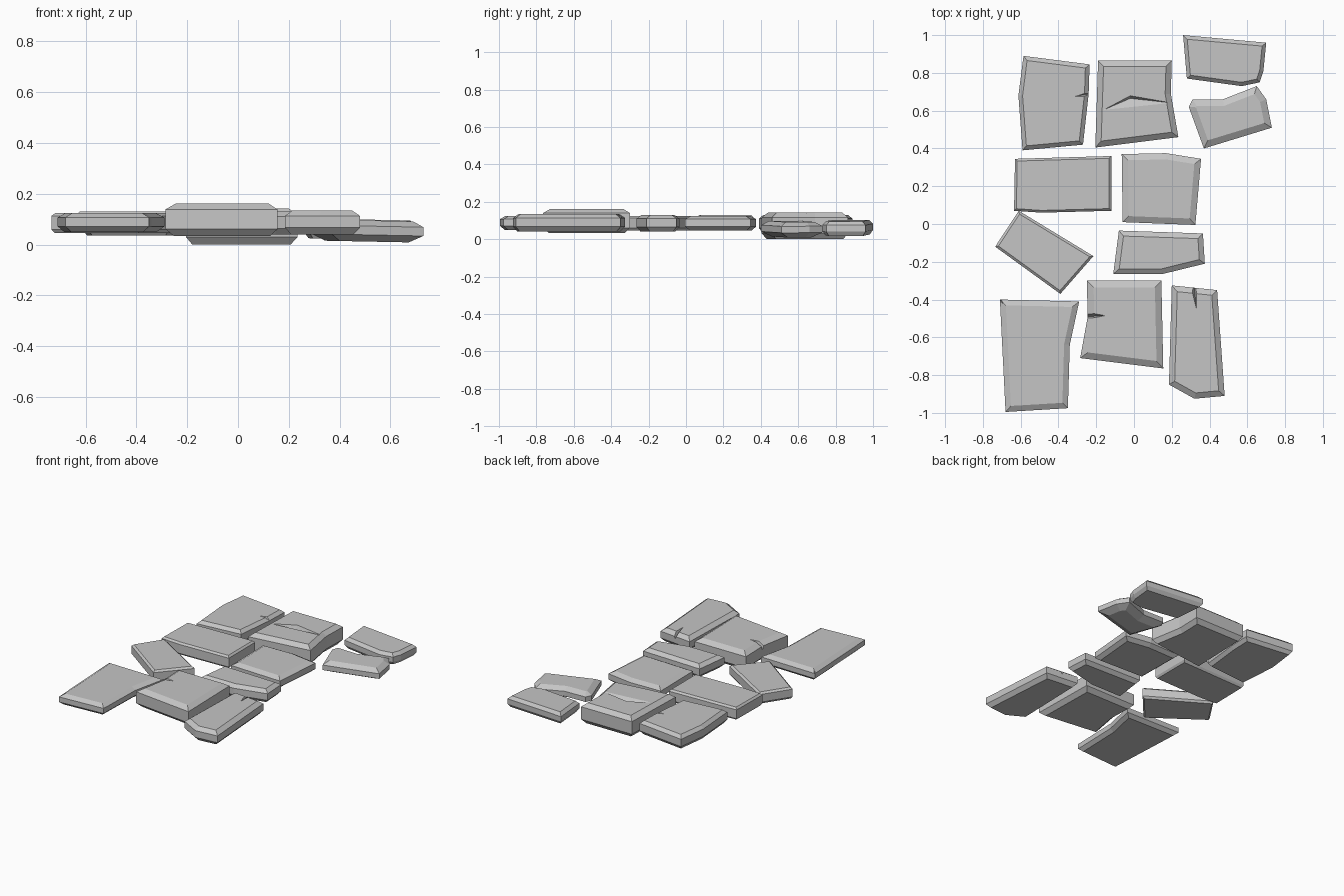
import bpy, bmesh
from mathutils import Vector

if "Cube" in bpy.data.objects:
    bpy.data.objects.remove(bpy.data.objects["Cube"])

stone = bpy.data.materials.new("grey stone")
stone.diffuse_color = (0.56, 0.56, 0.56, 1)
stone.use_nodes = True
stone.node_tree.nodes["Principled BSDF"].inputs["Base Color"].default_value = stone.diffuse_color


def inset(pts, d):
    """Move a counter-clockwise outline inward by d."""
    out = []
    for i, p in enumerate(pts):
        e1 = (p - pts[i - 1]).normalized()
        e2 = (pts[(i + 1) % len(pts)] - p).normalized()
        n1, n2 = Vector((-e1.y, e1.x)), Vector((-e2.y, e2.x))
        out.append(p + (n1 + n2) * d / max(0.5, 1 + n1.dot(n2)))
    return out


def new_object(name, bm):
    bmesh.ops.recalc_face_normals(bm, faces=bm.faces)
    me = bpy.data.meshes.new(name)
    bm.to_mesh(me)
    bm.free()
    me.materials.append(stone)
    ob = bpy.data.objects.new(name, me)
    bpy.context.collection.objects.link(ob)
    return ob


def chip(ob, z, a, b, tip, deep, depth):
    """Cut a wedge-shaped crack into the top of a slab."""
    bm = bmesh.new()
    for x, y in (a, b, tip):
        bm.verts.new((x, y, z + 0.03))
        bm.verts.new((x, y, z + 0.002))
    bm.verts.new((deep[0], deep[1], z - depth))
    bmesh.ops.convex_hull(bm, input=bm.verts)
    cutter = new_object("crack_cutter", bm)
    mod = ob.modifiers.new("crack", 'BOOLEAN')
    mod.operation, mod.solver, mod.object = 'DIFFERENCE', 'EXACT', cutter
    dg = bpy.context.evaluated_depsgraph_get()
    me = bpy.data.meshes.new_from_object(ob.evaluated_get(dg))
    ob.modifiers.clear()
    ob.data = me
    bpy.data.objects.remove(cutter)


def slab(name, outline, z0, z1, width=0.033, drop=0.022, low=None, tilt=(0, 0)):
    """Flat stone: chamfered top and bottom around a straight wall."""
    pts = [Vector(p) for p in outline]
    area = sum(pts[i - 1].cross(pts[i]) for i in range(len(pts)))
    if area < 0:
        pts.reverse()
    c = sum(pts, Vector((0, 0))) / len(pts)
    low = width * 0.8 if low is None else low
    bm = bmesh.new()
    rings = []
    for d, z in ((low, z0), (0, z0 + drop * 1.2), (0, z1 - drop), (width, z1)):
        rings.append([bm.verts.new((p.x, p.y, z + (p - c).dot(Vector(tilt))))
                      for p in inset(pts, d)])
    n = len(pts)
    for r, s in zip(rings, rings[1:]):
        for i in range(n):
            j = (i + 1) % n
            bm.faces.new((r[i], r[j], s[j], s[i]))
    bm.faces.new(rings[0][::-1])
    bm.faces.new(rings[-1])
    return new_object(name, bm)


# back row
s = slab("back_left_slab", [(-.585, .89), (-.235, .845), (-.24, .69), (-.27, .42),
         (-.59, .39), (-.612, .68)], .035, .13, .022, .02)
chip(s, .13, (-.22, .675), (-.22, .705), (-.315, .675), (-.23, .69), .03)
s = slab("back_middle_slab", [(-.19, .865), (.20, .865), (.195, .69), (.235, .46),
         (-.205, .405)], 0, .142, .03, .025)
chip(s, .142, (-.17, .60), (.21, .64), (-.02, .68), (-.02, .665), .03)
slab("back_right_slab", [(.26, 1.0), (.70, .96), (.685, .81), (.665, .75), (.57, .73),
     (.28, .77)], .02, .098, .02, .02, tilt=(-.02, 0))
slab("back_right_broken_slab", [(.31, .66), (.47, .66), (.65, .73), (.70, .66),
     (.73, .51), (.37, .40), (.29, .62)], .012, .095, .035, .022, .05, tilt=(-.02, 0))

# middle rows
slab("middle_left_slab", [(-.63, .345), (-.12, .36), (-.12, .07), (-.49, .06),
     (-.635, .07)], .045, .13, .012, .012)
slab("middle_right_slab", [(-.065, .37), (.17, .375), (.355, .345), (.325, -.005),
     (-.06, .01)], .045, .125, .033, .018)
slab("turned_left_slab", [(-.61, .07), (-.215, -.17), (-.39, -.37), (-.735, -.12)],
     .045, .125, .013, .012)
slab("narrow_right_slab", [(-.08, -.035), (.365, -.05), (.375, -.21), (.15, -.265),
     (-.11, -.265)], .04, .13, .028, .02)

# front row
s = slab("front_left_slab", [(-.71, -.40), (-.29, -.41), (-.34, -.64), (-.35, -.975),
         (-.68, -.995)], .05, .125, .03, .018)
chip(s, .125, (-.70, -.39), (-.73, -.41), (-.685, -.43), (-.705, -.405), .03)
s = slab("front_middle_slab", [(-.25, -.30), (.145, -.30), (.155, -.765), (-.285, -.71),
         (-.245, -.49)], .033, .162, .035, .023)
chip(s, .162, (-.28, -.46), (-.28, -.51), (-.15, -.485), (-.24, -.49), .05)
s = slab("front_right_slab", [(.20, -.325), (.44, -.35), (.48, -.91), (.32, -.925),
         (.185, -.85)], .04, .135, .03, .022)
chip(s, .135, (.295, -.31), (.335, -.31), (.33, -.45), (.32, -.34), .04)
